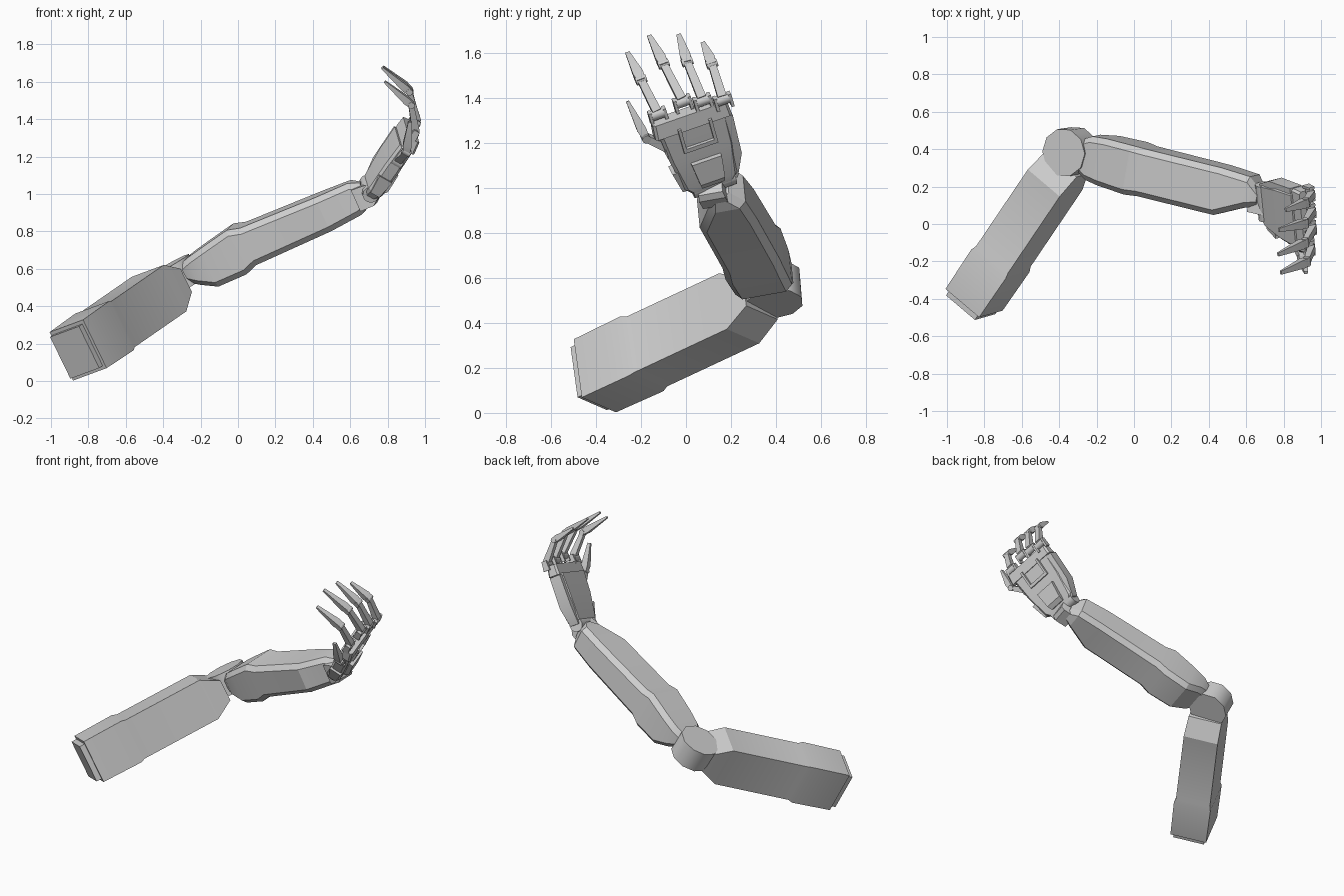
import bpy, bmesh, math
from mathutils import Vector as V

if "Cube" in bpy.data.objects:
    bpy.data.objects.remove(bpy.data.objects["Cube"])

grey = bpy.data.materials.new("light grey")
grey.diffuse_color = (0.62, 0.62, 0.62, 1)
grey.use_nodes = True
grey.node_tree.nodes["Principled BSDF"].inputs["Base Color"].default_value = grey.diffuse_color


def finish(name, bm, angle=22):
    bmesh.ops.recalc_face_normals(bm, faces=bm.faces)
    me = bpy.data.meshes.new(name)
    bm.to_mesh(me)
    bm.free()
    me.materials.append(grey)
    ob = bpy.data.objects.new(name, me)
    bpy.context.collection.objects.link(ob)
    bpy.ops.object.select_all(action='DESELECT')
    ob.select_set(True)
    bpy.context.view_layer.objects.active = ob
    bpy.ops.object.shade_smooth_by_angle(angle=math.radians(angle))
    return ob


def frame(d, b):
    """Axes: d along the part, b across it, a through its thickness."""
    d = V(d).normalized()
    b = V(b)
    b = (b - d * b.dot(d)).normalized()
    return d, b.cross(d), b


def loft(name, origin, axes, sections, c=0.0):
    """Sections are (along, a_min, a_max, b_min, b_max), c is a corner chamfer."""
    d, a, b = axes
    bm = bmesh.new()
    rings = []
    for s, a0, a1, b0, b1 in sections:
        if c:
            pts = [(a0 + c, b0), (a1 - c, b0), (a1, b0 + c), (a1, b1 - c),
                   (a1 - c, b1), (a0 + c, b1), (a0, b1 - c), (a0, b0 + c)]
        else:
            pts = [(a0, b0), (a1, b0), (a1, b1), (a0, b1)]
        rings.append([bm.verts.new(V(origin) + d * s + a * i + b * j) for i, j in pts])
    n = len(rings[0])
    for r, q in zip(rings, rings[1:]):
        for i in range(n):
            bm.faces.new((r[i], r[(i + 1) % n], q[(i + 1) % n], q[i]))
    bm.faces.new(rings[0])
    bm.faces.new(rings[-1])
    return finish(name, bm)


def pin(name, centre, axis, radius, length, sides):
    bm = bmesh.new()
    bmesh.ops.create_cone(bm, cap_ends=True, segments=sides, radius1=radius,
                          radius2=radius, depth=length)
    rot = V((0, 0, 1)).rotation_difference(V(axis)).to_matrix()
    for v in bm.verts:
        v.co = rot @ v.co + V(centre)
    return finish(name, bm, 40)


def segment(name, p0, p1, across, w0, w1, t0, t1, bulge=0.0):
    """Tapered bar between two points, optionally widest near its start."""
    length = (V(p1) - V(p0)).length
    secs = [(0, -t0, t0, -w0, w0)]
    if bulge:
        secs.append((length * 0.22, -t0 * bulge, t0 * bulge, -w0 * bulge, w0 * bulge))
    secs.append((length, -t1, t1, -w1, w1))
    return loft(name, p0, frame(V(p1) - V(p0), across), secs)


# Upper arm with a small step behind the shoulder end and a tapered elbow end
hinge = V((0.49, 0.07, -0.87))
upper = frame((0.52, 0.77, 0.36), (-0.70, 0.66, -0.25))
shoulder = (-0.855, -0.405, 0.165)
box = [(0, .145, .122), (.27, .148, .125), (.30, .139, .116), (.83, .139, .116), (.95, .07, .112)]
loft("upper_arm", shoulder, upper, [(s, -h, h, -w, w) for s, h, w in box])
loft("shoulder_plate", shoulder, upper,
     [(-.035, -.125, .125, -.105, .105), (.01, -.125, .125, -.105, .105)])

# Elbow drum
pin("elbow_joint", (-0.34, 0.387, 0.55), hinge, 0.13, 0.15, 10)

# Forearm, fuller near the elbow, one corner cut back at the wrist
f = V((0.897, -0.224, 0.381))
fore = frame(f, (0.169, 0.970, 0.173))
if fore[1].z < 0:
    fore = (fore[0], -fore[1], fore[2])
loft("forearm", (0.053, 0.286, 0.73), fore, [
    (-.37, -.055, .05, -.09, .09), (-.31, -.09, .07, -.12, .12),
    (-.22, -.137, .09, -.13, .13), (-.05, -.135, .125, -.135, .135),
    (.02, -.11, .107, -.13, .13), (.47, -.10, .10, -.13, .13),
    (.64, -.09, .095, -.05, .12), (.70, -.06, .07, -.035, .06)], 0.03)

# Hand frame: p towards the fingers, q across the knuckles, n out of the back
p, n, q = frame((0.53, -0.23, 0.815), (-0.1, 0.94, 0.32))
H = V((0.727, 0.105, 1.045))
hand = (p, n, q)


def at(t, u, v):
    return H + p * t + n * u + q * v


# Wrist
wrist = V((0.685, 0.118, 0.99))
loft("wrist_block", wrist, fore, [(-.05, -.06, .065, -.06, .06), (.03, -.06, .06, -.06, .06),
                                  (.055, -.04, .05, -.055, .055)])
pin("wrist_pin", at(-.03, -.01, .01), q, 0.045, 0.20, 12)

# Palm, knuckle bar and side guards
loft("palm", H, hand, [(-.05, -.04, .03, -.085, .09), (0, -.045, .04, -.125, .125),
                       (.16, -.05, .04, -.155, .145), (.305, -.045, .035, -.17, .15)], 0.015)
loft("knuckle_bar", H, hand, [(.30, -.035, .045, -.19, .17), (.37, -.03, .035, -.185, .165)], 0.012)
loft("outer_guard", H, hand, [(-.03, -.035, .025, .09, .12), (.09, -.045, .035, .125, .165),
                              (.295, -.04, .035, .13, .172)])
loft("inner_guard", H, hand, [(-.01, -.03, .025, -.135, -.10), (.10, -.045, .035, -.16, -.12)])

# Raised bracket and U-shaped frame on the back of the hand
loft("back_bracket", H, hand, [(-.01, .03, .05, -.05, .055), (.02, .03, .07, -.055, .06),
                               (.13, .03, .065, -.068, .072)])
loft("frame_base", H, hand, [(.195, .03, .055, -.085, .075), (.215, .03, .055, -.085, .075)])
for side, v in (("inner", -.085), ("outer", .06)):
    loft("frame_arm_" + side, H, hand, [(.21, .03, .055, v, v + .015), (.32, .03, .055, v, v + .015)])

# Four fingers: base, middle joint and tip points
fingers = {
    "index": [(.95, -.13, 1.34), (.925, -.20, 1.48), (.785, -.26, 1.60)],
    "middle": [(.958, -.02, 1.395), (.915, -.10, 1.55), (.77, -.163, 1.675)],
    "ring": [(.955, .07, 1.40), (.915, .005, 1.56), (.775, -.032, 1.68)],
    "little": [(.95, .16, 1.405), (.92, .115, 1.55), (.81, .075, 1.645)],
}
for name, pts in fingers.items():
    base, mid, tip = map(V, pts)
    pin(name + "_knuckle", base - p * .015, q, 0.024, 0.058, 10)
    for s in (-1, 1):
        segment(name + "_lug", base - p * .055 + q * s * .034, base + p * .008 + q * s * .034,
                q, .007, .007, .022, .016)
    segment(name + "_lower", base, mid, q, .02, .017, .02, .014)
    pin(name + "_joint", mid, q, 0.018, 0.05, 10)
    segment(name + "_tip", mid - (tip - mid) * .06, tip, q, .019, .010, .016, .006, 1.25)

# Thumb
root, mid, tip = V((.85, -.07, 1.175)), V((.90, -.18, 1.225)), V((.92, -.26, 1.385))
pin("thumb_root", root, n, 0.032, 0.06, 10)
segment("thumb_lower", root, mid, n, .022, .018, .02, .016)
pin("thumb_joint", mid, n, 0.02, 0.045, 10)
segment("thumb_tip", mid, tip, n, .018, .010, .016, .007, 1.3)
